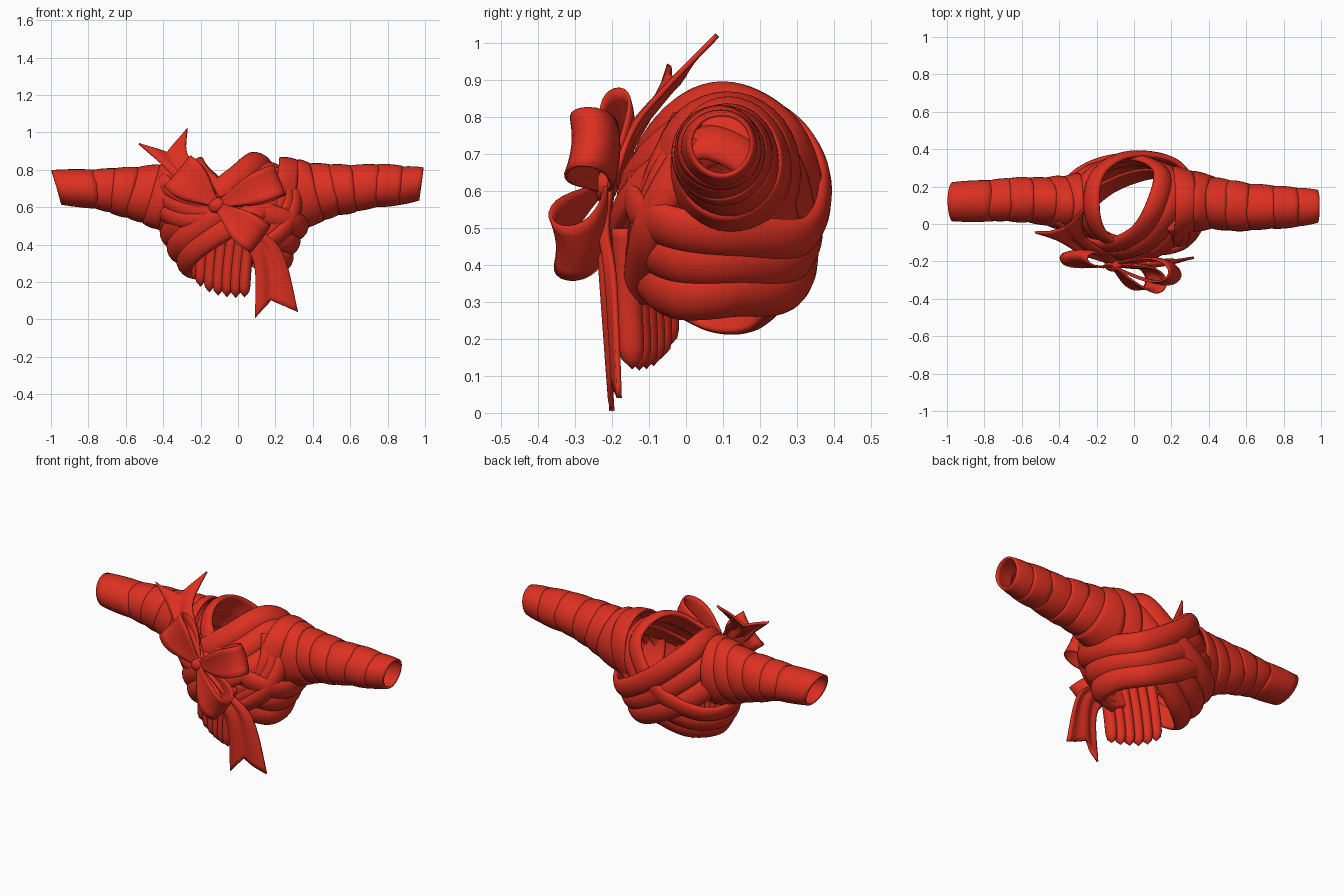
import bpy, bmesh, math
from mathutils import Vector as V

if "Cube" in bpy.data.objects:
    bpy.data.objects.remove(bpy.data.objects["Cube"])

red = bpy.data.materials.new("red_cloth")
red.diffuse_color = (0.72, 0.03, 0.015, 1)
red.use_nodes = True
red.node_tree.nodes["Principled BSDF"].inputs["Base Color"].default_value = red.diffuse_color
CORE = V((0, 0.1, 0.55))


def make(name, rows, close_u=False, close_v=False, thick=0, caps=False):
    """Skin a grid of points (rows of equal length) into a smooth object."""
    bm = bmesh.new()
    g = [[bm.verts.new(p) for p in r] for r in rows]
    n, m = len(g), len(g[0])
    for i in range(n if close_u else n - 1):
        for j in range(m if close_v else m - 1):
            a, b = (i + 1) % n, (j + 1) % m
            bm.faces.new((g[i][j], g[a][j], g[a][b], g[i][b]))
    if caps:
        bm.faces.new(g[0])
        bm.faces.new(g[-1])
    bmesh.ops.recalc_face_normals(bm, faces=bm.faces)
    me = bpy.data.meshes.new(name)
    bm.to_mesh(me)
    bm.free()
    ob = bpy.data.objects.new(name, me)
    bpy.context.collection.objects.link(ob)
    me.materials.append(red)
    for p in me.polygons:
        p.use_smooth = True
    if thick:
        s = ob.modifiers.new("cloth", 'SOLIDIFY')
        s.thickness, s.offset = thick, 0
    return ob


def spline(pts, steps, closed):
    """Catmull-Rom through the points."""
    n, out = len(pts), []
    get = (lambda i: pts[i % n]) if closed else (lambda i: pts[max(0, min(n - 1, i))])
    for i in range(n if closed else n - 1):
        p0, p1, p2, p3 = (V(get(i + k)) for k in (-1, 0, 1, 2))
        for k in range(steps):
            t = k / steps
            out.append(0.5 * (2 * p1 + (p2 - p0) * t + (2 * p0 - 5 * p1 + 4 * p2 - p3) * t * t
                              + (3 * p1 - p0 - 3 * p2 + p3) * t ** 3))
    return out if closed else out + [V(pts[-1])]


def band(name, pts, hw, thick, offset=0, lift=0, closed=True, sway=0):
    """Puffy flat band lying on the torso."""
    c, rows = spline(pts, 10, closed), []
    n = len(c)
    for i, p in enumerate(c):
        a, b = (c[i - 1], c[(i + 1) % n]) if closed else (c[max(i - 1, 0)], c[min(i + 1, n - 1)])
        t = (b - a).normalized()
        out = p - CORE
        out = (out - t * out.dot(t)).normalized()
        side = t.cross(out)
        off = offset * (1 + sway * math.sin(4 * math.pi * i / n))
        mid = p + side * off + out * lift
        row = []
        for k in range(16):
            q = 2 * math.pi * k / 16
            u, w = math.cos(q), math.sin(q)
            row.append(mid + side * hw * u + out * (thick * w * abs(w) ** -0.3 if w else 0)
                       - out * 0.25 * hw * u * u)
        rows.append(row)
    return make(name, rows, closed, True, caps=not closed)


# crossed torso wraps: over one shoulder and under the opposite arm
right_loop = [(0.2, 0.08, 0.80), (0.09, -0.09, 0.71), (-0.1, -0.155, 0.58), (-0.29, -0.07, 0.44),
              (-0.34, 0.1, 0.35), (-0.2, 0.25, 0.35), (0.03, 0.32, 0.47), (0.21, 0.26, 0.69)]
left_loop = [(-0.29, 0.1, 0.74), (-0.22, -0.05, 0.66), (-0.06, -0.12, 0.55), (0.14, -0.125, 0.45),
             (0.285, -0.03, 0.40), (0.29, 0.14, 0.39), (0.16, 0.31, 0.4), (-0.08, 0.345, 0.53), (-0.25, 0.26, 0.67)]
for k in (-1, 0, 1):
    band(f"right_shoulder_wrap_{k + 2}", right_loop, 0.066, 0.022, k * 0.095, 0.008 * (1 - abs(k)), sway=0.12)
    band(f"left_shoulder_wrap_{k + 2}", left_loop, 0.066, 0.022, k * 0.095, 0.008 * (k == 1), sway=-0.12)

# extra folds from the chest to each armhole
for k in range(3):
    band(f"right_chest_fold_{k + 1}", [(0.22 + 0.05 * k, 0.0, 0.8 - 0.05 * k), (0.25 + 0.03 * k, -0.07, 0.66 - 0.04 * k),
         (0.18 + 0.03 * k, -0.12, 0.52 - 0.03 * k), (0.04, -0.14, 0.42 - 0.05 * k)], 0.05, 0.02, closed=False)
    band(f"left_chest_fold_{k + 1}", [(-0.42, 0.02, 0.74 - 0.08 * k), (-0.33, -0.07, 0.68 - 0.07 * k),
         (-0.22, -0.13, 0.64 - 0.05 * k), (-0.1, -0.16, 0.61 - 0.02 * k)], 0.05, 0.02, closed=False)


# sleeves: overlapping tapered wraps, given as (x, y, z, ry, rz, slant)
def sleeve(name, st):
    for i in range(len(st) - 1):
        a, b = st[i], st[i + 1]
        rows = []
        for k in range(7):
            t = k / 6
            v = [a[j] + (b[j] - a[j]) * t for j in range(6)]
            v[0] += (b[0] - a[0]) * 0.08 * (t - 1 if i else 0)
            puff = 0.94 + 0.07 * math.sin(math.pi * (0.15 + 0.7 * t)) + (0.015 if i % 2 else 0)
            row = []
            for s in range(36):
                q = 2 * math.pi * s / 36
                r = puff * (1 + 0.012 * math.sin(3 * q + 2 * i))
                dz = v[4] * r * math.sin(q)
                row.append(V((v[0] + v[5] * dz, v[1] + v[3] * r * math.cos(q), v[2] + dz)))
            rows.append(row)
        make(f"{name}_{i + 1}", rows, False, True, 0.012)


sleeve("right_sleeve", [(0.2, 0.11, 0.64, 0.2, 0.23, 0.1), (0.31, 0.12, 0.66, 0.16, 0.19, 0.1),
                        (0.42, 0.115, 0.68, 0.135, 0.15, -0.25), (0.52, 0.1, 0.695, 0.13, 0.13, -0.2),
                        (0.62, 0.09, 0.70, 0.12, 0.12, -0.1), (0.75, 0.09, 0.715, 0.11, 0.11, 0.05),
                        (0.87, 0.09, 0.715, 0.1, 0.1, 0.1), (0.98, 0.095, 0.725, 0.085, 0.085, 0.15)])
sleeve("left_sleeve", [(-0.29, 0.11, 0.65, 0.16, 0.2, 0.1), (-0.38, 0.11, 0.66, 0.14, 0.175, 0.3),
                       (-0.46, 0.12, 0.67, 0.125, 0.155, 0.3), (-0.57, 0.13, 0.68, 0.115, 0.13, 0.25),
                       (-0.67, 0.13, 0.69, 0.11, 0.115, 0.1), (-0.77, 0.125, 0.695, 0.105, 0.1, -0.1),
                       (-0.97, 0.12, 0.705, 0.1, 0.088, -0.3)])

# hanging front pleats
for k in range(6):
    x, y, z = 0.035 - 0.047 * k, -0.145 + 0.019 * k, 0.115 + (0.003, 0, 0.004, 0.012, 0.03, 0.06)[k]
    rows = []
    for i in range(15):
        t = i / 14
        s = math.sqrt(1 - (1 - min(t / 0.2, 1)) ** 2) + 0.03
        rows.append([V((x + 0.04 * t * t + 0.03 * s * math.cos(q), y - 0.02 * t + 0.035 * s * math.sin(q),
                        z + 0.38 * t)) for q in [2 * math.pi * j / 16 for j in range(16)]])
    make(f"front_pleat_{k + 1}", rows, False, True, caps=True)

# bow loops
KNOT = V((-0.11, -0.22, 0.61))


def bow_loop(name, tip, depth, hw, normal):
    d = V(tip) - KNOT
    L = d.length
    d.normalize()
    nrm = V(normal)
    nrm = (nrm - d * nrm.dot(d)).normalized()
    w, rows = d.cross(nrm), []
    for i in range(29):
        a = 2 * math.pi * i / 28
        s = (1 - math.cos(a)) / 2
        half = 0.022 + (hw - 0.022) * math.sin(min(s * 1.25, 1) * math.pi / 2) ** 1.5
        off = depth * math.sin(a) * (0.25 + 0.75 * s) * 1.3
        rows.append([KNOT + d * L * s + nrm * (off + 0.015 * u * u * s) + w * half * u
                     for u in (-1, -0.66, -0.33, 0, 0.33, 0.66, 1)])
    make(name, rows, thick=0.01)


bow_loop("bow_loop_upper_right", (0.22, -0.255, 0.745), 0.065, 0.085, (0, -1, 0.1))
bow_loop("bow_loop_lower_right", (0.12, -0.31, 0.43), 0.065, 0.09, (0, -1, -0.1))
bow_loop("bow_loop_upper_left", (-0.32, -0.165, 0.79), 0.04, 0.11, (0, -1, 0))

# swallow-tailed ribbon ends, given as (left edge, right edge) pairs
def tail(name, edges, notch):
    l, r = (spline([e[i] for e in edges], 6, False) for i in (0, 1))
    n, rows = len(l), []
    for i in range(n):
        t = i / (n - 1)
        row = []
        for k in range(13):
            u = k / 12
            p = l[i].lerp(r[i], u)
            p += V(notch) * (1 - abs(2 * u - 1)) * t * t
            p.y += 0.012 * math.cos(u * 4 * math.pi) * (1 - 0.6 * t)
            row.append(p)
        rows.append(row)
    make(name, rows, thick=0.014)


tail("lower_tail", [((-0.12, -0.21, 0.59), (-0.08, -0.21, 0.61)), ((-0.02, -0.225, 0.46), (0.08, -0.22, 0.5)),
                    ((0.085, -0.225, 0.3), (0.235, -0.2, 0.36)), ((0.09, -0.205, 0.005), (0.32, -0.185, 0.04))],
     (-0.03, 0, 0.08))
tail("upper_tail", [((-0.13, -0.2, 0.6), (-0.09, -0.2, 0.63)), ((-0.3, -0.15, 0.72), (-0.17, -0.15, 0.77)),
                    ((-0.41, -0.09, 0.83), (-0.27, -0.06, 0.88)), ((-0.53, -0.05, 0.94), (-0.27, 0.08, 1.02))],
     (0.02, -0.04, -0.09))

# knot
bpy.ops.mesh.primitive_uv_sphere_add(segments=24, ring_count=14, location=KNOT)
k = bpy.context.object
k.name = "bow_knot"
k.scale = (0.05, 0.035, 0.04)
k.rotation_euler = (0, -0.5, 0)
k.data.materials.append(red)
bpy.ops.object.shade_smooth_by_angle()
